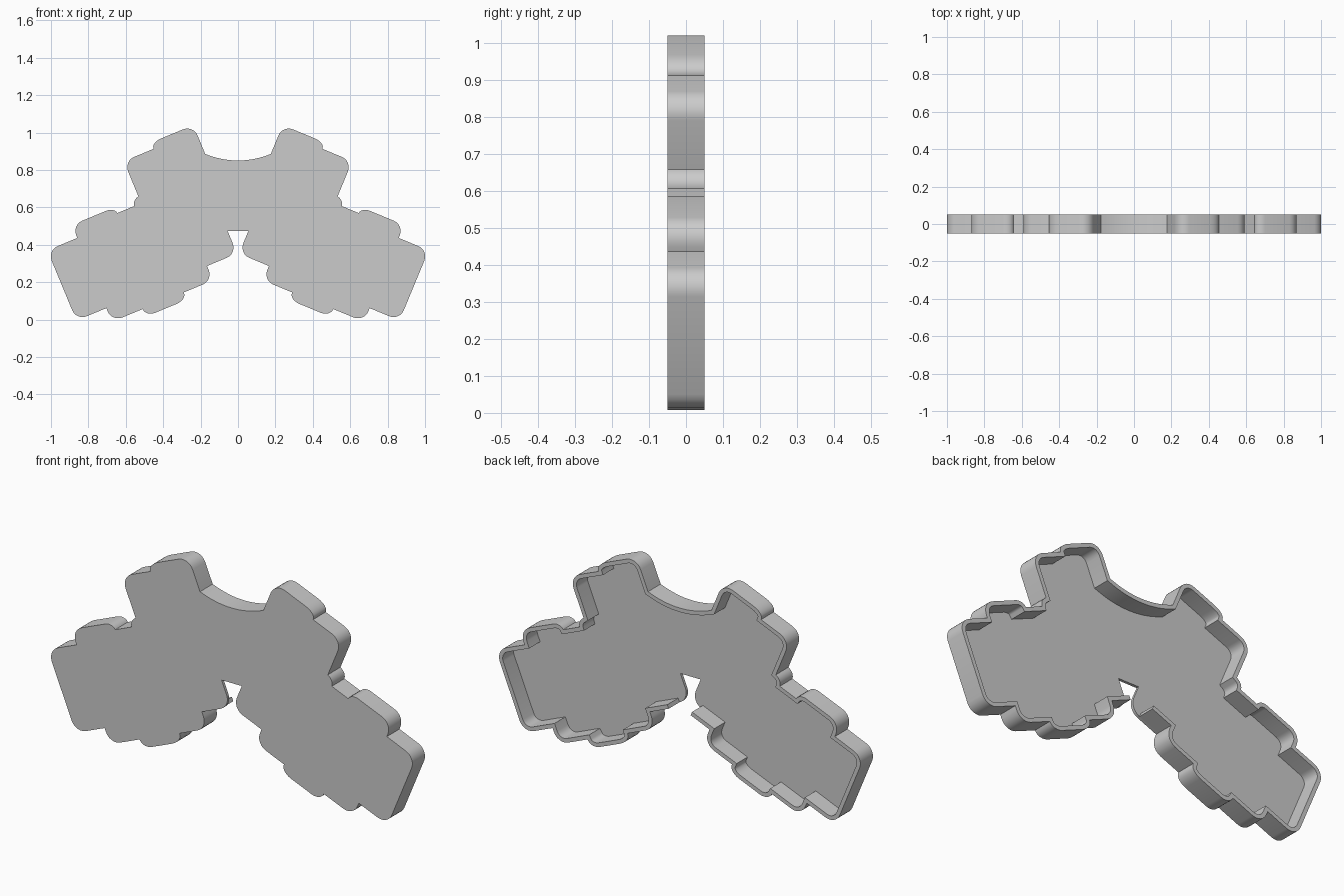
import bpy, bmesh, math
from mathutils import Vector

cube = bpy.data.objects.get("Cube")
if cube:
    bpy.data.objects.remove(cube, do_unlink=True)

FRONT, BACK, FLOOR, WALL = -0.05, 0.05, 0.014, 0.02
TILT = math.radians(22.5)
STEPS = 6

grey = bpy.data.materials.new("plain grey")
grey.use_nodes = True
grey.diffuse_color = (0.6, 0.6, 0.6, 1)
grey.node_tree.nodes["Principled BSDF"].inputs["Base Color"].default_value = (0.6, 0.6, 0.6, 1)

# Stepped outline of one arm, in axes along and across the tilted arm: (along, across, radius)
ARM = [
    (-0.177, 0.885, 0), (-0.177, 1.052, .06), (.067, 1.052, .06), (.067, 1.016, 0),
    (.24, 1.016, .06), (.24, .812, 0), (.277, .803, .03), (.28, .773, 0),
    (.378, .773, 0), (.385, .807, .04), (.627, .807, .06), (.627, .732, 0),
    (.8, .732, .06), (.8, .326, .06), (.627, .326, 0), (.627, .247, .06),
    (.45, .247, 0), (.445, .203, .05), (.212, .203, .06), (.212, .245, 0),
    (.043, .245, .06), (.043, .328, 0), (-.13, .328, .06), (-.13, .46, 0),
]


def rounded(corners):
    """Round each corner of an open path by its own radius."""
    pts = [Vector(c[:2]) for c in corners]
    out = []
    for i, (p, c) in enumerate(zip(pts, corners)):
        if c[2] == 0:
            out.append(p)
            continue
        d1, d2 = pts[i - 1] - p, pts[i + 1] - p
        a = min(c[2], d1.length * 0.9)
        b = min(c[2], d2.length * 0.9)
        d1.normalize()
        d2.normalize()
        for k in range(STEPS + 1):
            t = math.pi / 2 * k / STEPS
            out.append(p + d1 * a * (1 - math.sin(t)) + d2 * b * (1 - math.cos(t)))
    return out


def untilt(p):
    c, s = math.cos(TILT), math.sin(TILT)
    return Vector((c * p.x + s * p.y, c * p.y - s * p.x))


def mirrored(points):
    return [Vector((-p.x, p.y)) for p in reversed(points)]


def make_object(name, bm):
    mesh = bpy.data.meshes.new(name)
    bm.to_mesh(mesh)
    bm.free()
    mesh.materials.append(grey)
    obj = bpy.data.objects.new(name, mesh)
    bpy.context.collection.objects.link(obj)
    bpy.ops.object.select_all(action='DESELECT')
    obj.select_set(True)
    bpy.context.view_layer.objects.active = obj
    return obj


# Half outline: shallow dip at the top centre, then the stepped arm
arm = [untilt(p) for p in rounded(ARM)]
end = arm[0]
dip = [Vector((end.x * k / 8, end.y - 0.035 * (1 - (k / 8) ** 2))) for k in range(8)]
half = dip + arm
outline = half + mirrored(half)[:-1]

# Flat plate that closes the front
bm = bmesh.new()
face = bm.faces.new([bm.verts.new((p.x, FRONT, p.y)) for p in outline])
new = bmesh.ops.extrude_face_region(bm, geom=[face])["geom"]
bmesh.ops.translate(bm, vec=(0, FLOOR, 0), verts=[v for v in new if isinstance(v, bmesh.types.BMVert)])
bmesh.ops.recalc_face_normals(bm, faces=bm.faces)
make_object("front_plate", bm)
bpy.ops.object.shade_smooth_by_angle(angle=math.radians(30))

# Rim wall around the edge, left open at the lower centre notch
edge = half[:-(STEPS + 1)]
path = mirrored(edge) + edge[1:]
bm = bmesh.new()
rows = [(bm.verts.new((p.x, FRONT + FLOOR, p.y)), bm.verts.new((p.x, BACK, p.y))) for p in path]
for (a0, a1), (b0, b1) in zip(rows, rows[1:]):
    bm.faces.new((a0, b0, b1, a1))
rim = make_object("rim_wall", bm)
solid = rim.modifiers.new("thickness", 'SOLIDIFY')
solid.thickness = WALL
solid.offset = -1
solid.use_even_offset = True
bpy.ops.object.modifier_apply(modifier=solid.name)
bpy.ops.object.shade_smooth_by_angle(angle=math.radians(30))
